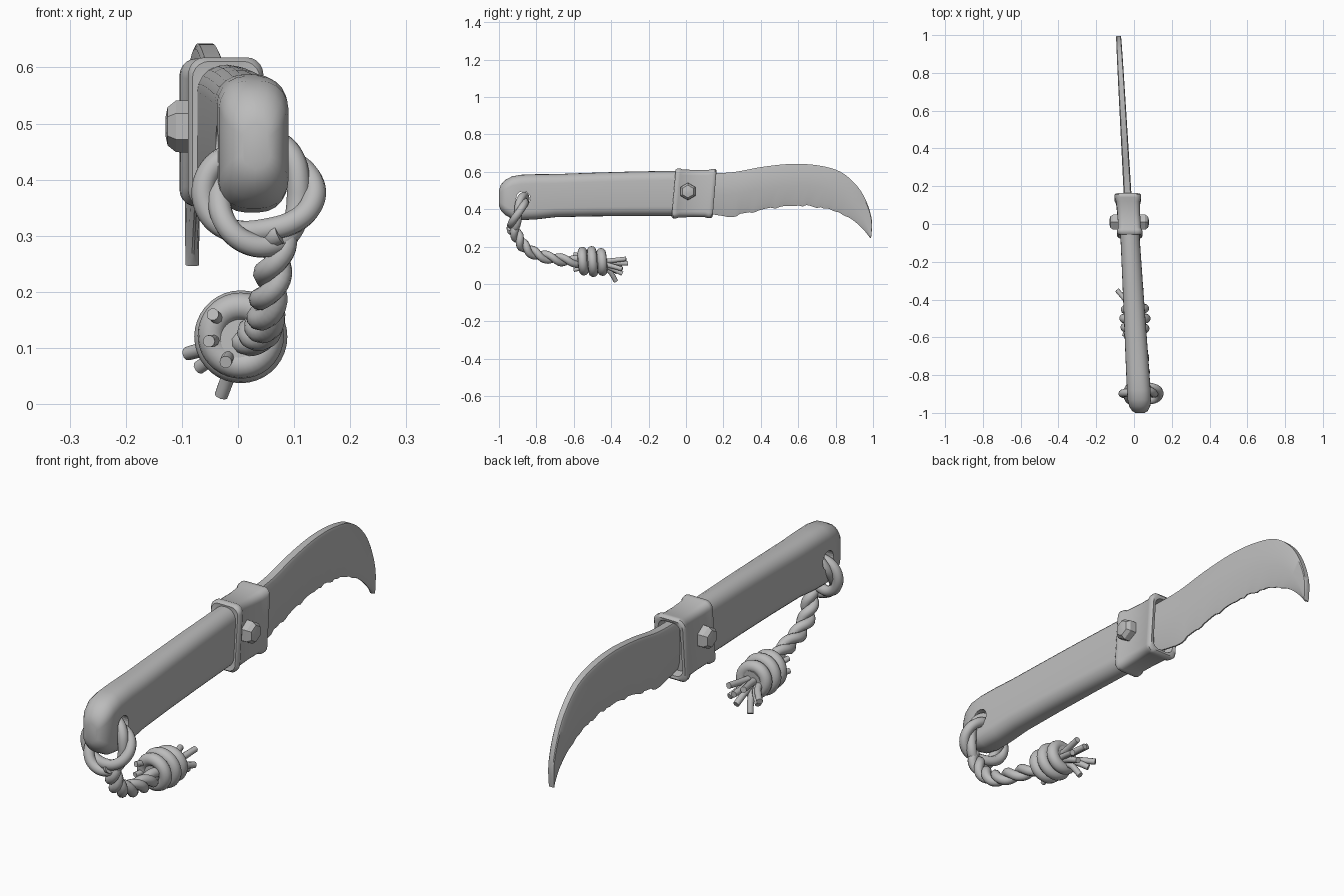
import bpy, bmesh, math, random
from mathutils import Vector

random.seed(4)
cube = bpy.data.objects.get("Cube")
if cube:
    bpy.data.objects.remove(cube)

grey = bpy.data.materials.new("plain_grey")
grey.use_nodes = True
COL = (0.5, 0.5, 0.5, 1)
grey.diffuse_color = COL
grey.node_tree.nodes["Principled BSDF"].inputs["Base Color"].default_value = COL


def axis_x(y):
    """The knife lies slightly turned, so its centre drifts in x along y."""
    return -0.025 - 0.057 * y


def finish(ob, angle=40):
    bpy.ops.object.select_all(action='DESELECT')
    ob.select_set(True)
    bpy.context.view_layer.objects.active = ob
    if ob.type == 'CURVE':
        bpy.ops.object.convert(target='MESH')
        ob = bpy.context.object
    ob.data.materials.clear()
    ob.data.materials.append(grey)
    bpy.ops.object.shade_smooth_by_angle(angle=math.radians(angle))
    return ob


def spline(pts, steps=6, closed=False):
    """Catmull-Rom curve through the points."""
    p = [Vector(q) for q in pts]
    n = len(p)
    get = (lambda i: p[i % n]) if closed else (lambda i: p[max(0, min(n - 1, i))])
    out = []
    for i in range(n if closed else n - 1):
        a, b, c, d = (get(i + k) for k in (-1, 0, 1, 2))
        for s in range(steps):
            t = s / steps
            out.append(0.5 * (2 * b + (c - a) * t + (2 * a - 5 * b + 4 * c - d) * t * t
                              + (3 * b - a - 3 * c + d) * t ** 3))
    if not closed:
        out.append(p[-1])
    return out


def loft(name, rings, angle=40):
    """Skin a list of equal-length rings and cap both ends."""
    bm = bmesh.new()
    rows = [[bm.verts.new(v) for v in ring] for ring in rings]
    n = len(rows[0])
    for a, b in zip(rows, rows[1:]):
        for i in range(n):
            j = (i + 1) % n
            bm.faces.new((a[i], a[j], b[j], b[i]))
    bm.faces.new(rows[0])
    bm.faces.new(rows[-1])
    bmesh.ops.recalc_face_normals(bm, faces=bm.faces)
    me = bpy.data.meshes.new(name)
    bm.to_mesh(me)
    bm.free()
    ob = bpy.data.objects.new(name, me)
    bpy.context.collection.objects.link(ob)
    return finish(ob, angle)


def section(y, low, high, half, radius, slant=0.0):
    """Rounded rectangle across the knife at station y."""
    mid, hh = (low + high) / 2, (high - low) / 2
    r = min(radius, half * 0.98, hh * 0.98)
    ring = []
    for q, (sx, sz) in enumerate(((1, 1), (-1, 1), (-1, -1), (1, -1))):
        for k in range(6):
            a = math.pi / 2 * (q + k / 5)
            x = sx * (half - r) + r * math.cos(a)
            z = sz * (hh - r) + r * math.sin(a)
            ring.append((axis_x(y) + x, y + slant * z, mid + z))
    return ring


def tube(name, pts, radius, closed=False, taper=1.0):
    cu = bpy.data.curves.new(name, 'CURVE')
    cu.dimensions = '3D'
    cu.bevel_depth = radius
    cu.bevel_resolution = 3
    cu.use_fill_caps = True
    sp = cu.splines.new('POLY')
    sp.points.add(len(pts) - 1)
    for i, v in enumerate(pts):
        sp.points[i].co = (*v, 1)
        sp.points[i].radius = 1 + (taper - 1) * i / len(pts)
    sp.use_cyclic_u = closed
    ob = bpy.data.objects.new(name, cu)
    bpy.context.collection.objects.link(ob)
    return finish(ob, 50)


def twisted(name, pts, offset, radius, turns, ref, closed=False):
    """Two strands wound around one path."""
    path = spline(pts, 10, closed)
    n = len(path)
    for s in range(2):
        out = []
        for i, p in enumerate(path):
            nxt = path[(i + 1) % n] if closed else path[min(i + 1, n - 1)]
            prv = path[i - 1] if closed else path[max(i - 1, 0)]
            t = (nxt - prv).normalized()
            u = t.cross(Vector(ref)).normalized()
            a = 2 * math.pi * turns * i / n + s * math.pi
            out.append(p + offset * (u * math.cos(a) + t.cross(u) * math.sin(a)))
        tube(f"{name}_{s + 1}", out, radius, closed)


# Handle: slab with a rounded butt, (y, bottom, top, half thickness)
stations = [(-1.0, 0.42, 0.5, 0.025), (-0.99, 0.395, 0.53, 0.043), (-0.965, 0.368, 0.557, 0.056),
            (-0.93, 0.35, 0.575, 0.063), (-0.88, 0.343, 0.583, 0.064), (-0.8, 0.346, 0.587, 0.062),
            (-0.7, 0.356, 0.589, 0.059), (-0.5, 0.361, 0.596, 0.056), (-0.3, 0.363, 0.602, 0.053),
            (-0.1, 0.365, 0.604, 0.052), (0.06, 0.367, 0.604, 0.05)]
rings = []
for y, low, high, half in (spline([s[1:] and (s[0], s[1], s[2]) for s in stations], 1)
                           and stations):
    wob = random.uniform(-0.0015, 0.0015)
    rings.append(section(y, low + wob, high - wob, half + wob, 0.05))
handle = loft("handle", rings, 50)

# Lanyard hole through the butt
bpy.ops.mesh.primitive_cylinder_add(vertices=24, radius=0.038, depth=0.4,
                                    location=(axis_x(-0.87), -0.87, 0.458),
                                    rotation=(0, math.pi / 2, 0))
cutter = bpy.context.object
cutter.name = "hole_cutter"
cutter.hide_render = True
cutter.hide_viewport = True
cutter.display_type = 'WIRE'
cut = handle.modifiers.new("hole", 'BOOLEAN')
cut.object = cutter
cut.solver = 'EXACT'

# Collar: slanted sleeve with a raised lip at each end and a recess round the blade
collar = [(-0.062, 0.375, 0.595, 0.045), (-0.066, 0.358, 0.611, 0.06), (-0.056, 0.35, 0.618, 0.067),
          (-0.04, 0.351, 0.617, 0.066), (-0.028, 0.356, 0.612, 0.06), (0.05, 0.358, 0.61, 0.06),
          (0.11, 0.358, 0.61, 0.063), (0.13, 0.352, 0.616, 0.07), (0.145, 0.352, 0.616, 0.071),
          (0.153, 0.36, 0.608, 0.064), (0.15, 0.371, 0.597, 0.05), (0.11, 0.376, 0.592, 0.045)]
loft("collar", [section(*c, 0.03, 0.085) for c in collar], 50)

# Hexagonal domed bolt heads on both sides
for side, label in ((1, "left"), (-1, "right")):
    rings = []
    for out, r in ((0.045, 0.047), (0.085, 0.046), (0.1, 0.034), (0.104, 0.015)):
        rings.append([(axis_x(0.01) + side * out, 0.01 + r * math.sin(k * math.pi / 3),
                       0.495 + r * math.cos(k * math.pi / 3)) for k in range(6)])
    loft("bolt_" + label, rings, 25)

# Blade: thick spine thinning to a nicked, hooked cutting edge
spine = spline([(0, 0.08, 0.59), (0, 0.25, 0.598), (0, 0.4, 0.625), (0, 0.56, 0.642), (0, 0.7, 0.635),
                (0, 0.82, 0.603), (0, 0.91, 0.53), (0, 0.965, 0.44), (0, 0.994, 0.34), (0, 0.99, 0.248)], 6)
edge = spline([(0, 0.08, 0.385), (0, 0.22, 0.362), (0, 0.32, 0.377), (0, 0.43, 0.4), (0, 0.58, 0.42),
               (0, 0.7, 0.409), (0, 0.8, 0.388), (0, 0.88, 0.35), (0, 0.94, 0.3), (0, 0.985, 0.246)], 6)
rings = []
for i, (top, bot) in enumerate(zip(spine, edge)):
    f = i / (len(spine) - 1)
    th = 0.021 - 0.009 * f
    nick = random.uniform(-0.006, 0.006) if 0.1 < f < 0.75 else 0
    right = []
    for k, w in ((0.0, 0.75), (0.04, 1), (0.5, 0.9), (0.85, 0.6), (1, 0.15)):
        p = top.lerp(bot, k)
        right.append((p.y, p.z + (nick if k == 1 else 0), th * w))
    ring = [(axis_x(y) + w, y, z) for y, z, w in right]
    ring += [(axis_x(y) - w, y, z) for y, z, w in reversed(right)]
    rings.append(ring)
loft("blade", rings, 35)

# Cord loop through the hole and under the butt
loop = []
for k in range(12):
    a = k * math.pi / 6
    loop.append((0.037 + 0.085 * math.sin(a), -0.898 + 0.03 * math.cos(a), 0.377 + 0.082 * math.cos(a)))
twisted("cord_loop", loop, 0.014, 0.021, 2, (0, 1, -0.35), True)

# Hanging cord running back to the knot
hang = [(0.075, -0.925, 0.31), (0.065, -0.9, 0.25), (0.055, -0.86, 0.195), (0.05, -0.79, 0.155),
        (0.045, -0.7, 0.135), (0.03, -0.61, 0.122), (0.005, -0.5, 0.12)]
twisted("hanging_cord", hang, 0.015, 0.02, 3.5, (1, 0, 0))

# Knot: three wraps around a core
for k, (y, r) in enumerate(((-0.55, 0.052), (-0.5, 0.058), (-0.45, 0.05))):
    bpy.ops.mesh.primitive_torus_add(major_radius=r, minor_radius=0.025, major_segments=36,
                                     minor_segments=12, location=(0.005, y, 0.12 - 0.04 * (y + 0.5)),
                                     rotation=(math.pi / 2 + 0.08, 0, 0.06 * (k - 1)))
    bpy.context.object.name = f"knot_wrap_{k + 1}"
    finish(bpy.context.object)
tube("knot_core", [(0.005, -0.565, 0.12), (0.005, -0.43, 0.115)], 0.045)

# Frayed strand ends behind the knot
for k, (x, y, z) in enumerate(((-0.03, -0.375, 0.015), (-0.09, -0.35, 0.09), (-0.07, -0.37, 0.065),
                               (0.0, -0.31, 0.11), (0.03, -0.32, 0.135), (-0.03, -0.33, 0.13),
                               (0.04, -0.34, 0.08), (0.01, -0.34, 0.055))):
    root = (0.005 + 0.3 * x, -0.46, 0.115 + 0.25 * (z - 0.11))
    bend = (0.005 + 0.5 * x, -0.41, 0.113 + 0.45 * (z - 0.11))
    tube(f"frayed_strand_{k + 1}", spline([root, bend, (x, y, z)], 5), 0.015, taper=0.8)

# Short stubs poking out in front of the knot
for k, (x, y, z) in enumerate(((-0.045, -0.6, 0.16), (-0.052, -0.595, 0.112), (-0.022, -0.6, 0.075))):
    tube(f"knot_stub_{k + 1}", [(0.5 * x, -0.5, 0.06 + z / 2), (x, y, z)], 0.011)
